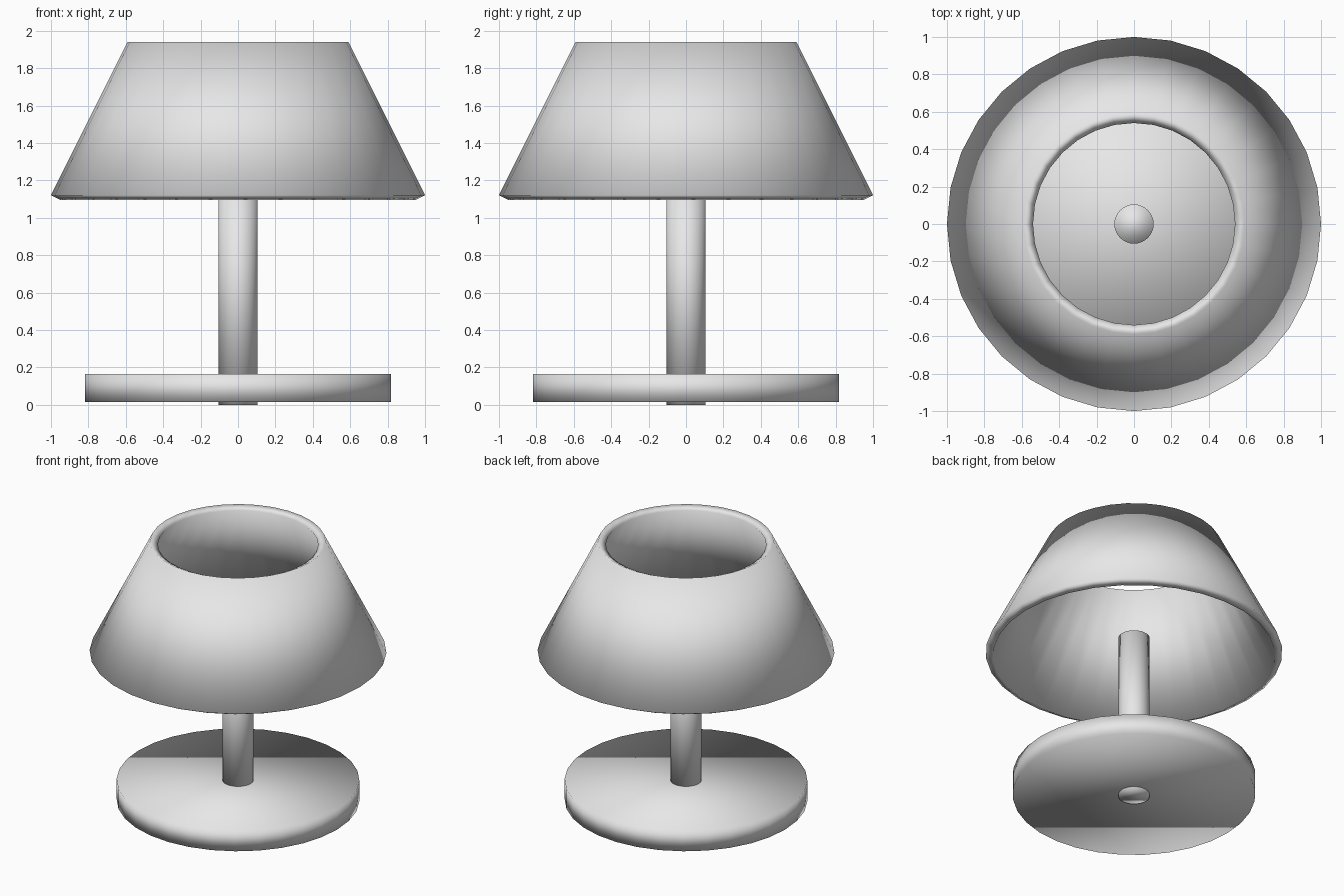
import bpy
import bmesh
from math import cos, sin, tau

SEGMENTS = 32

# Remove the default object
cube = bpy.data.objects.get("Cube")
if cube:
    bpy.data.objects.remove(cube, do_unlink=True)

# One plain grey for the whole lamp
grey = bpy.data.materials.new("light_grey")
grey.use_nodes = True
grey.diffuse_color = (0.8, 0.8, 0.8, 1)
grey.node_tree.nodes["Principled BSDF"].inputs["Base Color"].default_value = (0.8, 0.8, 0.8, 1)


def lathe(name, profile, closed=False):
    """Spin (radius, z) points around z; open profiles get flat caps."""
    bm = bmesh.new()
    rings = []
    for r, z in profile:
        rings.append([bm.verts.new((r * cos(tau * i / SEGMENTS), r * sin(tau * i / SEGMENTS), z))
                      for i in range(SEGMENTS)])
    pairs = list(zip(rings, rings[1:]))
    if closed:
        pairs.append((rings[-1], rings[0]))
    else:
        bm.faces.new(rings[0][::-1])
        bm.faces.new(rings[-1])
    for a, b in pairs:
        for i in range(SEGMENTS):
            j = (i + 1) % SEGMENTS
            bm.faces.new((a[i], a[j], b[j], b[i]))
    bmesh.ops.recalc_face_normals(bm, faces=bm.faces)
    for face in bm.faces:
        face.smooth = True
    mesh = bpy.data.meshes.new(name)
    bm.to_mesh(mesh)
    bm.free()
    mesh.materials.append(grey)
    obj = bpy.data.objects.new(name, mesh)
    bpy.context.collection.objects.link(obj)
    return obj


# Round foot, and a stem that pokes slightly through its underside
lathe("base", [(0.818, 0.015), (0.818, 0.165)])
lathe("stem", [(0.105, 0), (0.105, 1.23)])

# Tapered shade, open at both ends, with an even wall thickness
lathe("lampshade", [(1.0, 1.12), (0.59, 1.94), (0.54, 1.915), (0.95, 1.095)], closed=True)
